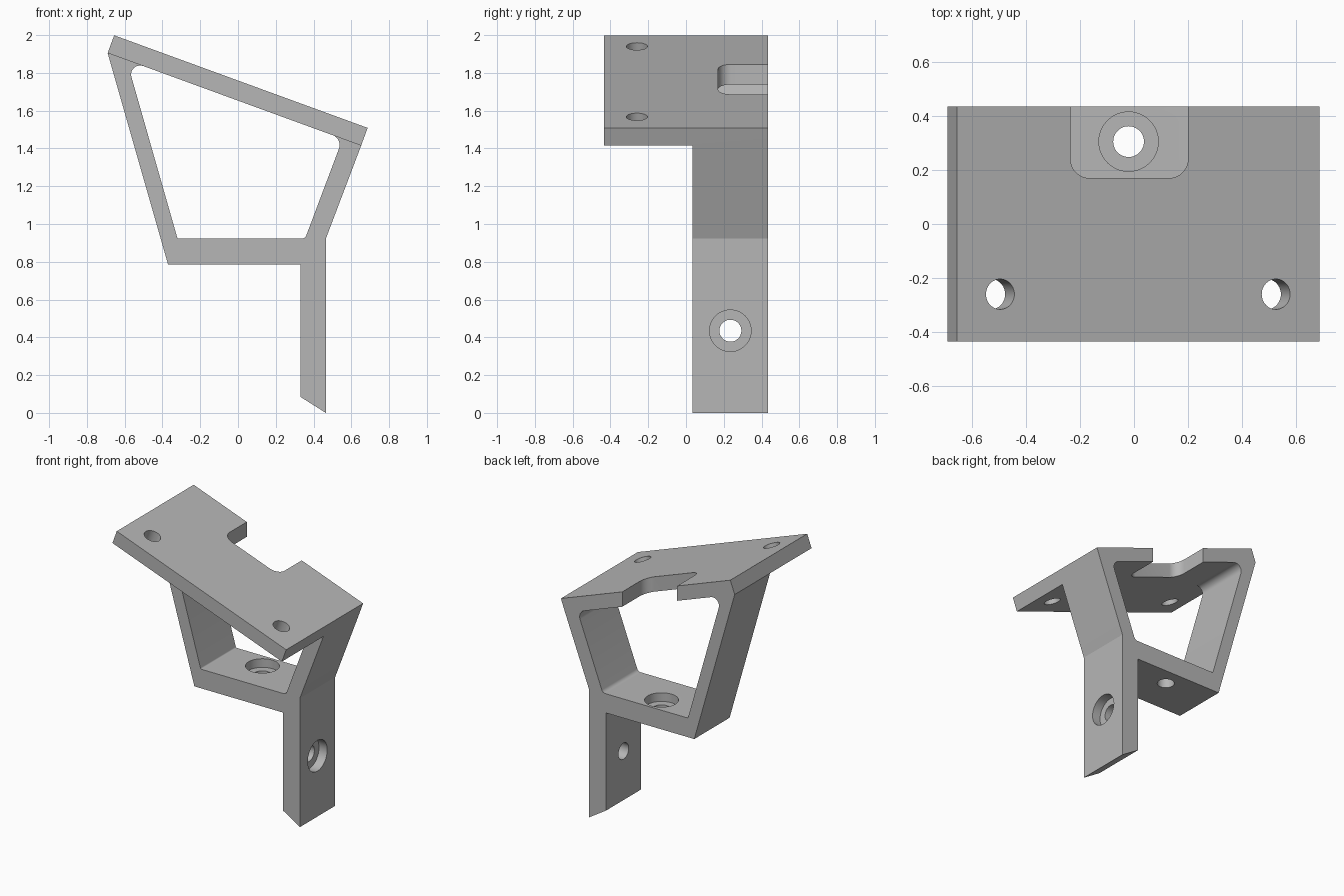
import bpy, bmesh, math
from mathutils import Vector

cube = bpy.data.objects.get("Cube")
if cube:
    bpy.data.objects.remove(cube)

grey = bpy.data.materials.new("plain grey")
grey.use_nodes = True
grey.diffuse_color = (0.47, 0.47, 0.47, 1)
grey.node_tree.nodes["Principled BSDF"].inputs["Base Color"].default_value = grey.diffuse_color


def finish(name, bm):
    bmesh.ops.recalc_face_normals(bm, faces=bm.faces)
    mesh = bpy.data.meshes.new(name)
    bm.to_mesh(mesh)
    bm.free()
    mesh.materials.append(grey)
    obj = bpy.data.objects.new(name, mesh)
    bpy.context.collection.objects.link(obj)
    return obj


def prism(name, points, axis, low, high):
    """Extrude a 2D profile along y (points are x, z) or z (points are x, y)."""
    bm = bmesh.new()
    place = (lambda p, d: (p[0], d, p[1])) if axis == "y" else (lambda p, d: (p[0], p[1], d))
    face = bm.faces.new([bm.verts.new(place(p, low)) for p in points])
    out = bmesh.ops.extrude_face_region(bm, geom=[face])
    shift = Vector(place((0, 0), high - low))
    bmesh.ops.translate(bm, vec=shift,
                        verts=[g for g in out["geom"] if isinstance(g, bmesh.types.BMVert)])
    return finish(name, bm)


def rod(name, start, end, radius):
    start, end = Vector(start), Vector(end)
    bm = bmesh.new()
    bmesh.ops.create_cone(bm, cap_ends=True, segments=48, radius1=radius,
                          radius2=radius, depth=(end - start).length)
    turn = (end - start).to_track_quat("Z", "Y").to_matrix().to_4x4()
    turn.translation = (start + end) / 2
    bm.transform(turn)
    return finish(name, bm)


def fillet(before, corner, after, radius, steps=10):
    """Points of an arc that rounds a corner."""
    c = Vector(corner)
    a, b = (Vector(before) - c).normalized(), (Vector(after) - c).normalized()
    half = a.angle(b) / 2
    centre = c + (a + b).normalized() * radius / math.sin(half)
    p, q = (c + d * radius / math.tan(half) - centre for d in (a, b))
    sweep = math.pi - 2 * half
    return [centre + (p * math.sin(sweep * (1 - i / steps)) + q * math.sin(sweep * i / steps))
            / math.sin(sweep) for i in range(steps + 1)]


def combine(target, tool, operation):
    mod = target.modifiers.new(operation.lower(), "BOOLEAN")
    mod.object, mod.operation, mod.solver = tool, operation, "EXACT"
    bpy.context.view_layer.objects.active = target
    bpy.ops.object.modifier_apply(modifier=mod.name)
    bpy.data.objects.remove(tool)


# Sloping top plate
low_left, low_right = Vector((-0.69, 1.905)), Vector((0.652, 1.415))
slope = (low_right - low_left).normalized()
normal = Vector((-slope.y, slope.x))
up = normal * 0.1
bracket = prism("bracket", [low_left, low_right, low_right + up, low_left + up],
                "y", -0.435, 0.435)

# Rounded rear notch in the plate
notch_corners = [(-0.235, 0.6), (-0.235, 0.17), (0.2, 0.17), (0.2, 0.6)]
a, b, c, d = notch_corners
notch = prism("notch_cutter", [a] + fillet(a, b, c, 0.07) + fillet(b, c, d, 0.07) + [d],
              "z", 1.3, 2.2)
combine(bracket, notch, "DIFFERENCE")

# Two plate holes, square to the slope
for x in (-0.495, 0.526):
    z = 2.0 - 0.365 * (x + 0.655)
    axis = Vector((normal.x, 0, normal.y)) * 0.2
    middle = Vector((x, -0.26, z))
    combine(bracket, rod("plate_hole_cutter", middle - axis, middle + axis, 0.056), "DIFFERENCE")

# Frame below the plate: two side arms, floor and hanging leg
top_l = low_left + slope * (0.1 / slope.x)
top_r = low_left + slope * (1.244 / slope.x)
floor_l, floor_r = (-0.32, 0.922), (0.355, 0.922)
profile = [low_left, (-0.37, 0.785), (0.33, 0.785), (0.33, 0.085), (0.465, 0),
           (0.465, 0.922), low_right]
profile += fillet(low_left, top_r, floor_r, 0.055)
profile += fillet(top_r, floor_r, floor_l, 0.03)
profile += fillet(floor_r, floor_l, top_l, 0.01)
profile += fillet(floor_l, top_l, low_right, 0.048)
frame = prism("frame", profile, "y", 0.035, 0.435)

# Counterbored screw holes in the floor and the leg
for start, end, radius in (
        ((-0.02, 0.305, 0.7), (-0.02, 0.305, 1.0), 0.057),
        ((-0.02, 0.305, 0.86), (-0.02, 0.305, 1.0), 0.11),
        ((0.2, 0.235, 0.435), (0.6, 0.235, 0.435), 0.058),
        ((0.4, 0.235, 0.435), (0.6, 0.235, 0.435), 0.11)):
    combine(frame, rod("screw_hole_cutter", start, end, radius), "DIFFERENCE")

combine(bracket, frame, "UNION")

# Smooth the round surfaces, keep the edges sharp
bpy.ops.object.select_all(action="DESELECT")
bracket.select_set(True)
bpy.context.view_layer.objects.active = bracket
bpy.ops.object.shade_smooth_by_angle(angle=math.radians(20))
